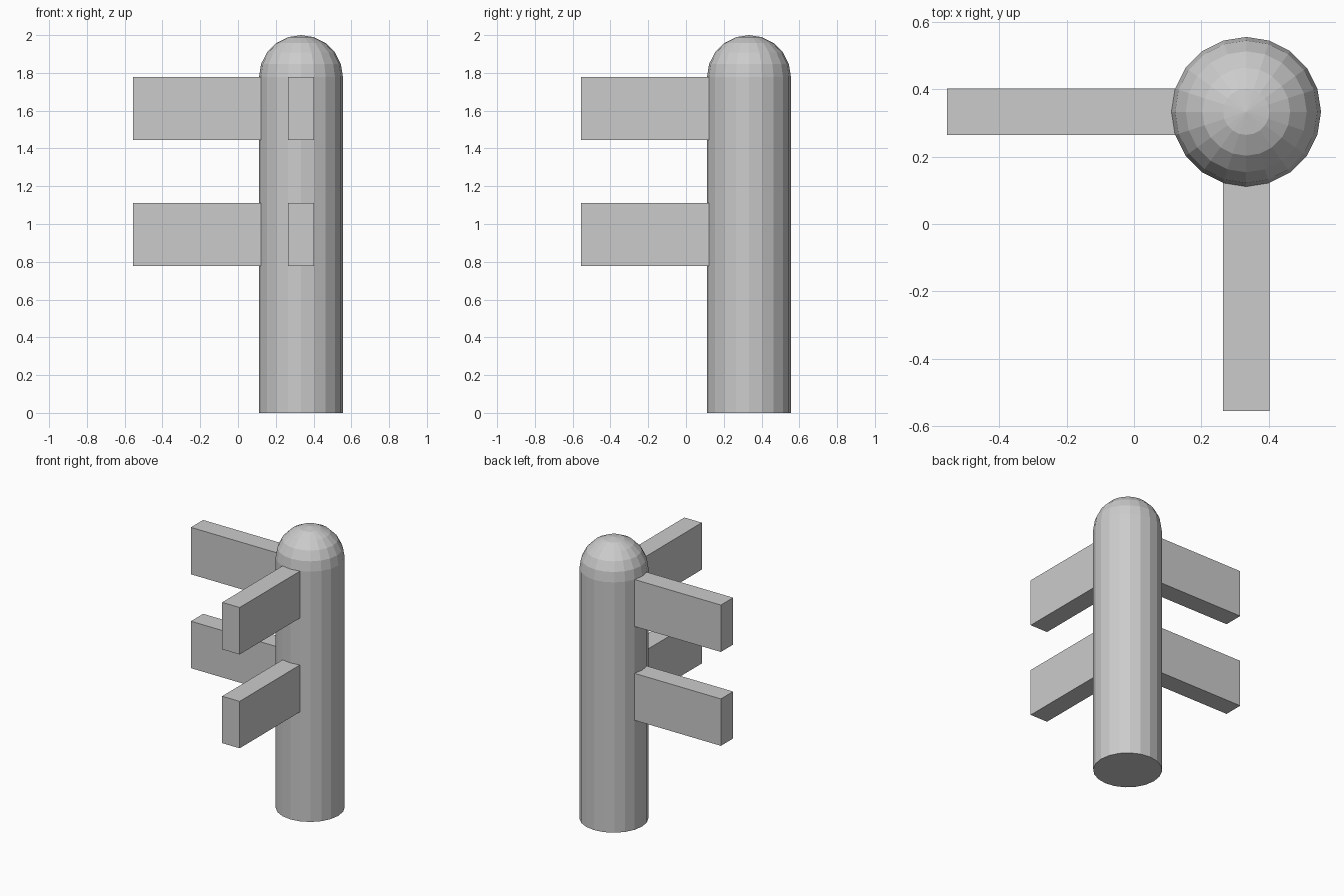
import bpy, bmesh
from math import sin, cos, pi
from mathutils import Vector

if "Cube" in bpy.data.objects:
    bpy.data.objects.remove(bpy.data.objects["Cube"])

C, R, SIDES, RINGS = 1 / 3, 2 / 9, 20, 5
SPRING = 2 - R                      # height where the dome begins
HALF = R * sin(pi / 10)             # half rail thickness, one facet each side
INNER = C - R * cos(pi / 10)        # rail end meeting the post facets


def add_object(name, bm, location):
    bmesh.ops.recalc_face_normals(bm, faces=bm.faces)
    mesh = bpy.data.meshes.new(name)
    bm.to_mesh(mesh)
    bm.free()
    obj = bpy.data.objects.new(name, mesh)
    obj.location = location
    bpy.context.collection.objects.link(obj)


def add_box(name, low, high):
    low, high = Vector(low), Vector(high)
    bm = bmesh.new()
    bmesh.ops.create_cube(bm, size=1)
    bmesh.ops.scale(bm, vec=high - low, verts=bm.verts)
    add_object(name, bm, (low + high) / 2)


# Round post with domed top: half profile spun around its axis
profile = [(0, 0), (R, 0)]
profile += [(R * cos(i * pi / 2 / RINGS), SPRING + R * sin(i * pi / 2 / RINGS))
            for i in range(RINGS)] + [(0, 2)]
bm = bmesh.new()
verts = [bm.verts.new((x, 0, z)) for x, z in profile]
edges = [bm.edges.new(pair) for pair in zip(verts, verts[1:])]
bmesh.ops.spin(bm, geom=verts + edges, cent=(0, 0, 0), axis=(0, 0, 1),
               angle=2 * pi, steps=SIDES)
bmesh.ops.remove_doubles(bm, verts=bm.verts, dist=1e-4)
add_object("post", bm, (C, C, 0))

# Two rails on each of two sides, forming a fence corner
for level, bottom in (("lower", 7 / 9), ("upper", 13 / 9)):
    top = bottom + 1 / 3
    add_box(level + "_left_rail", (-5 / 9, C - HALF, bottom), (INNER, C + HALF, top))
    add_box(level + "_front_rail", (C - HALF, -5 / 9, bottom), (C + HALF, INNER, top))
